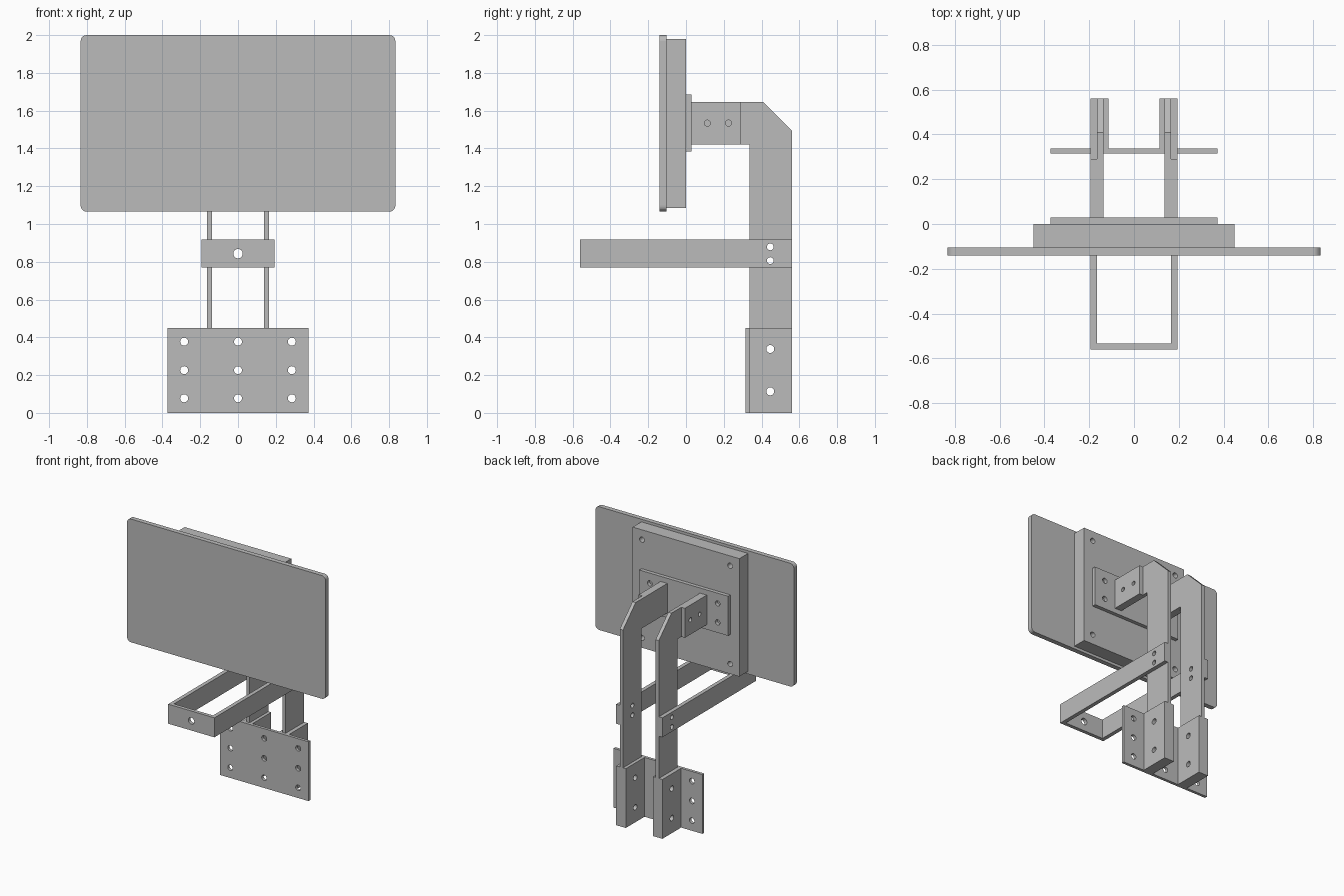
import bpy, bmesh, math
from mathutils import Matrix, Vector

cube = bpy.data.objects.get("Cube")
if cube:
    bpy.data.objects.remove(cube, do_unlink=True)

steel = bpy.data.materials.new("grey metal")
steel.use_nodes = True
GREY = (0.5, 0.5, 0.5, 1)
steel.diffuse_color = GREY
steel.node_tree.nodes["Principled BSDF"].inputs["Base Color"].default_value = GREY


def finish(name, bm):
    bmesh.ops.recalc_face_normals(bm, faces=bm.faces)
    mesh = bpy.data.meshes.new(name)
    bm.to_mesh(mesh)
    bm.free()
    mesh.materials.append(steel)
    obj = bpy.data.objects.new(name, mesh)
    bpy.context.collection.objects.link(obj)
    return obj


def prism(name, outline, axis, lo, hi):
    """Extrude a flat outline along x (outline in y, z) or z (outline in x, y)."""
    bm = bmesh.new()
    place = (lambda a, b: (lo, a, b)) if axis == "x" else (lambda a, b: (a, b, lo))
    face = bm.faces.new([bm.verts.new(place(a, b)) for a, b in outline])
    step = Vector((hi - lo, 0, 0)) if axis == "x" else Vector((0, 0, hi - lo))
    ext = bmesh.ops.extrude_face_region(bm, geom=[face])
    bmesh.ops.translate(bm, vec=step, verts=[v for v in ext["geom"] if isinstance(v, bmesh.types.BMVert)])
    return finish(name, bm)


def box(name, x, y, z):
    x = sorted(x)
    return prism(name, [(x[0], y[0]), (x[1], y[0]), (x[1], y[1]), (x[0], y[1])], "z", *z)


def drill(obj, axis, centres, radius, depth=2.0):
    """Cut round holes along an axis through the given centres."""
    turn = Matrix.Rotation(math.pi / 2, 4, "Y" if axis == "x" else "X")
    bm = bmesh.new()
    for c in centres:
        bmesh.ops.create_cone(bm, cap_ends=True, segments=24, radius1=radius, radius2=radius,
                              depth=depth, matrix=Matrix.Translation(c) @ turn)
    cutter = finish("hole_cutter", bm)
    cutter.hide_render = True
    mod = obj.modifiers.new("holes", "BOOLEAN")
    mod.operation, mod.solver, mod.object = "DIFFERENCE", "EXACT", cutter
    graph = bpy.context.evaluated_depsgraph_get()
    mesh = bpy.data.meshes.new_from_object(obj.evaluated_get(graph))
    obj.modifiers.clear()
    obj.data = mesh
    bpy.data.objects.remove(cutter, do_unlink=True)


# Display panel with rounded corners
screen = box("display_panel", (-0.833, 0.833), (-0.14, -0.104), (1.065, 2.0))
bm = bmesh.new()
bm.from_mesh(screen.data)
corners = [e for e in bm.edges if abs(e.verts[0].co.y - e.verts[1].co.y) > 0.01]
bmesh.ops.bevel(bm, geom=corners, offset=0.032, segments=5, profile=0.5, affect="EDGES")
bm.to_mesh(screen.data)
bm.free()

# Rear housing with four blind corner holes
housing = box("display_housing", (-0.448, 0.448), (-0.104, 0), (1.085, 1.98))
drill(housing, "y", [(x, 0, z) for x in (-0.37, 0.37) for z in (1.16, 1.905)], 0.02, 0.18)

# Mounting plate behind the housing
mount = box("mount_plate", (-0.373, 0.373), (0, 0.028), (1.385, 1.685))
drill(mount, "y", [(x, 0, z) for x in (-0.285, 0.285) for z in (1.463, 1.607)], 0.02)

# Base plate with a grid of bolt holes
base = box("base_plate", (-0.373, 0.373), (0.314, 0.336), (0, 0.45))
drill(base, "y", [(x, 0.32, z) for x in (-0.285, 0, 0.285) for z in (0.077, 0.226, 0.377)], 0.021)

# Uprights, clamped by base flanges and tabs on each side
INNER, POST, OUTER, EDGE = 0.113, 0.137, 0.164, 0.194
base_bolts = [(0, 0.446, 0.114), (0, 0.446, 0.338)]
loop_bolts = [(0, 0.446, 0.806), (0, 0.446, 0.879)]
outline = [(0.336, 0), (0.56, 0), (0.56, 1.496), (0.408, 1.646),
           (0.028, 1.646), (0.028, 1.422), (0.336, 1.422)]
for side, label in ((1, "left"), (-1, "right")):
    post = prism(label + "_upright", outline, "x", side * POST, side * OUTER)
    drill(post, "x", base_bolts, 0.021)
    drill(post, "x", loop_bolts, 0.018)
    for part, a, b in (("inner", INNER, POST), ("outer", OUTER, EDGE)):
        flange = box(f"{label}_{part}_base_flange", (side * a, side * b), (0.336, 0.56), (0, 0.45))
        drill(flange, "x", base_bolts, 0.021)
    tab = box(label + "_mount_tab", (side * OUTER, side * EDGE), (0.028, 0.29), (1.422, 1.646))
    drill(tab, "x", [(0, 0.113, 1.534), (0, 0.225, 1.534)], 0.016)

# U-shaped front loop
loop = prism("front_loop", [(-EDGE, 0.56), (-EDGE, -0.56), (EDGE, -0.56), (EDGE, 0.56),
                            (OUTER, 0.56), (OUTER, -0.533), (-OUTER, -0.533), (-OUTER, 0.56)],
             "z", 0.77, 0.918)
drill(loop, "x", loop_bolts, 0.018)
drill(loop, "y", [(0, -0.55, 0.843)], 0.025, 0.2)
